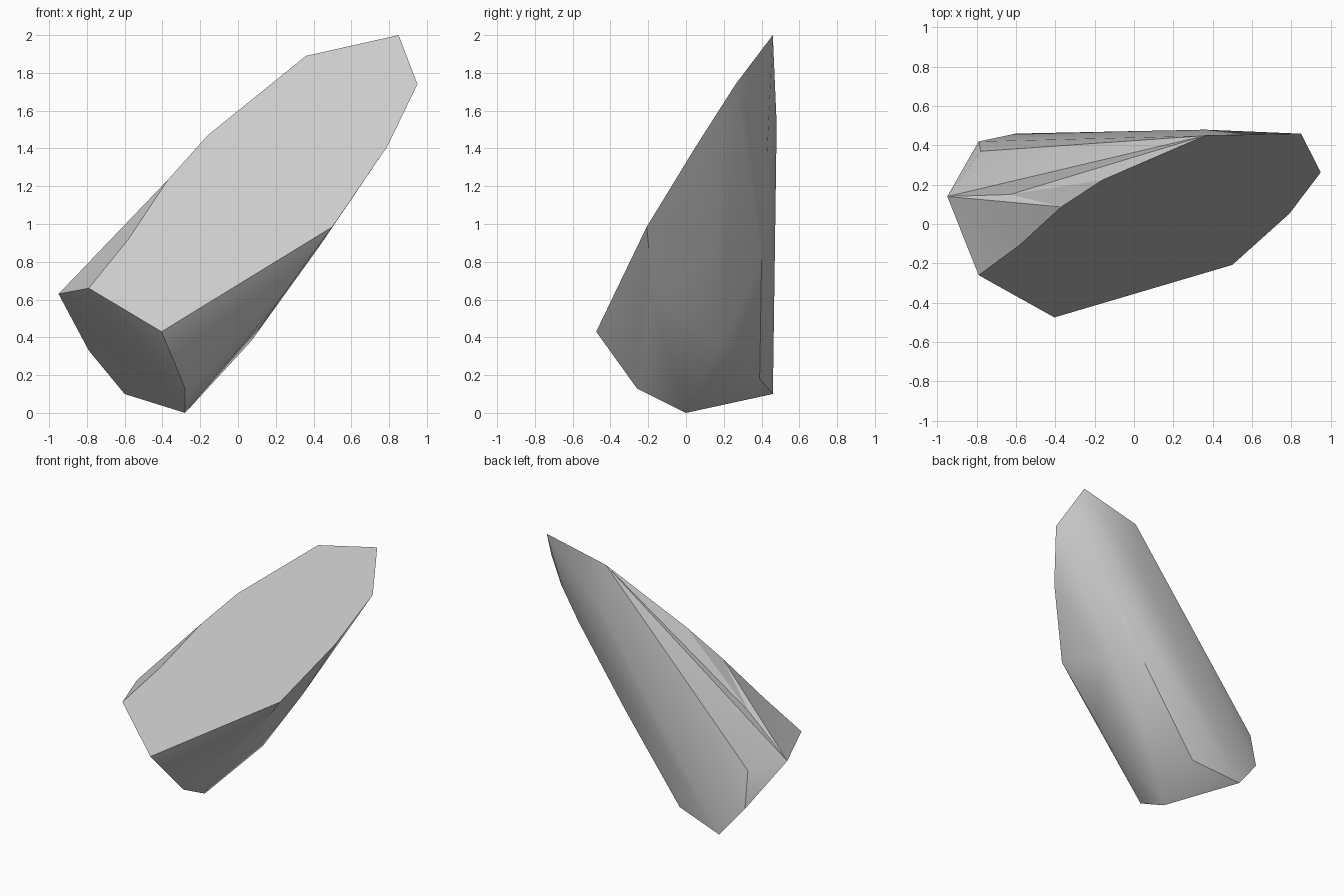
import bpy, bmesh, math
from mathutils import Vector

cube = bpy.data.objects.get("Cube")
if cube:
    bpy.data.objects.remove(cube, do_unlink=True)


def on_cut(x, z):
    """Point on the flat, leaning front face."""
    return Vector((x, -0.137 * x + 0.705 * z - 0.834, z))


# Outline of the flat front face, as x and z
outline = [(-0.79, 0.66), (-0.405, 0.43), (0.5, 0.985), (0.79, 1.41), (0.95, 1.74),
           (0.85, 2.0), (0.36, 1.89), (-0.16, 1.47), (-0.37, 1.235)]
front = [on_cut(x, z) for x, z in outline]

# Broken lower end
end_cap = [(-0.28, -0.26, 0.13), (-0.28, 0, 0), (-0.6, 0.46, 0.1),
           (-0.79, 0.42, 0.33), (-0.95, 0.14, 0.63), (-0.78, 0.37, 0.6)]

# Faceted back and underside
back = [(0.22, -0.17, 0.6), (0.07, 0.2, 0.38), (0.43, 0.16, 0.88), (0.36, 0.48, 1.53),
        (0.77, 0.4, 1.61), (0.6, 0.43, 1.38), (0.23, 0.4, 0.8), (-0.22, 0.39, 0.18)]

bm = bmesh.new()
for point in front + end_cap + back:
    bm.verts.new(point)
hull = bmesh.ops.convex_hull(bm, input=bm.verts[:])
inside = [g for g in hull["geom_interior"] if isinstance(g, bmesh.types.BMVert)]
bmesh.ops.delete(bm, geom=inside, context='VERTS')
bmesh.ops.dissolve_limit(bm, angle_limit=math.radians(1), verts=bm.verts[:], edges=bm.edges[:])


def notch(start, end, target):
    """Split the edge between two corners and press the new corner in."""
    ends = [min(bm.verts, key=lambda v: (v.co - Vector(p)).length) for p in (start, end)]
    edge = bm.edges.get(ends)
    if edge:
        bmesh.utils.edge_split(edge, ends[0], 0.5)[1].co = target


# Shallow hollow along the upper edge
notch(front[0], front[-1], on_cut(-0.58, 0.92))
notch(end_cap[4], front[-2], (-0.63, 0.15, 0.93))
bmesh.ops.triangulate(bm, faces=bm.faces[:])
bmesh.ops.recalc_face_normals(bm, faces=bm.faces[:])

mesh = bpy.data.meshes.new("stone_shard")
bm.to_mesh(mesh)
bm.free()
shard = bpy.data.objects.new("stone_shard", mesh)
bpy.context.collection.objects.link(shard)

# Plain grey stone
stone = bpy.data.materials.new("grey_stone")
stone.use_nodes = True
stone.diffuse_color = (0.6, 0.6, 0.6, 1)
bsdf = next(n for n in stone.node_tree.nodes if n.type == 'BSDF_PRINCIPLED')
bsdf.inputs["Base Color"].default_value = stone.diffuse_color
mesh.materials.append(stone)

# Soft facets with crisp main edges
bpy.ops.object.select_all(action='DESELECT')
shard.select_set(True)
bpy.context.view_layer.objects.active = shard
bpy.ops.object.shade_smooth_by_angle(angle=math.radians(30))
